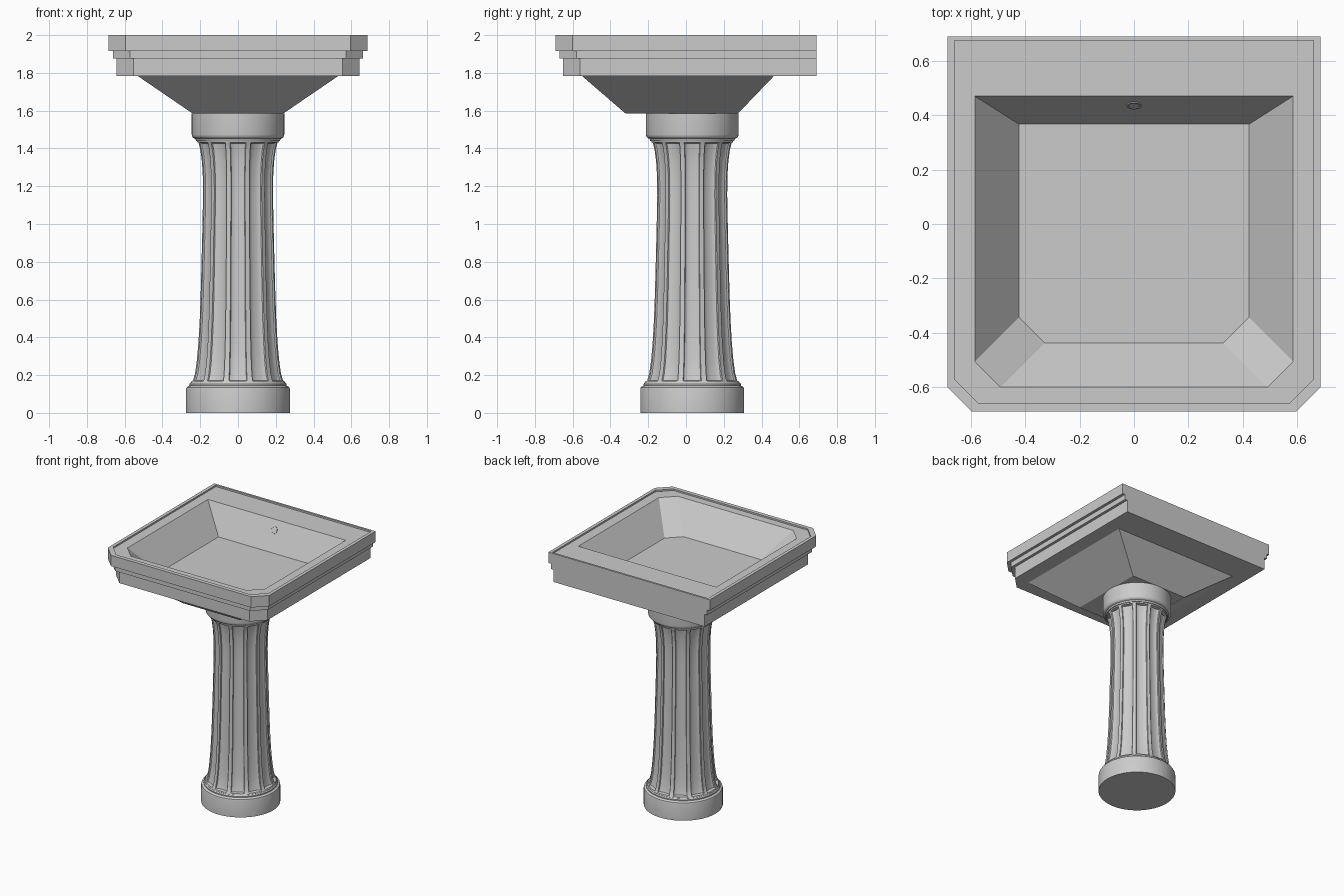
import bpy, bmesh, math
from mathutils import Vector, Matrix

cube = bpy.data.objects.get("Cube")
if cube:
    bpy.data.objects.remove(cube)

ceramic = bpy.data.materials.new("grey ceramic")
ceramic.use_nodes = True
colour = (0.6, 0.6, 0.6, 1)
ceramic.diffuse_color = colour
ceramic.node_tree.nodes["Principled BSDF"].inputs["Base Color"].default_value = colour

COLUMN_Y = 0.033
FLUTES = 12


def make_object(name, bm, smooth=None):
    bmesh.ops.recalc_face_normals(bm, faces=bm.faces)
    mesh = bpy.data.meshes.new(name)
    bm.to_mesh(mesh)
    bm.free()
    mesh.materials.append(ceramic)
    ob = bpy.data.objects.new(name, mesh)
    bpy.context.collection.objects.link(ob)
    if smooth:
        bpy.ops.object.select_all(action="DESELECT")
        ob.select_set(True)
        bpy.context.view_layer.objects.active = ob
        bpy.ops.object.shade_smooth_by_angle(angle=math.radians(smooth))
    return ob


def loft(name, rings, smooth=None):
    """Join closed rings of points into a skin, capped at both ends."""
    bm = bmesh.new()
    loops = [[bm.verts.new(p) for p in ring] for ring in rings]
    n = len(loops[0])
    for a, b in zip(loops, loops[1:]):
        for i in range(n):
            j = (i + 1) % n
            quad = (a[i], a[j], b[j], b[i])
            u = quad[2].co - quad[0].co
            v = quad[3].co - quad[1].co
            if u.cross(v).length > 1e-6:  # leave out flush steps
                bm.faces.new(quad)
    bm.faces.new(loops[0])
    bm.faces.new(loops[-1])
    return make_object(name, bm, smooth)


def outline(x, back, front, cut, z):
    """Rectangle with the two front corners cut off."""
    return [Vector(p) for p in ((x, back, z), (-x, back, z), (-x, front + cut, z),
            (-x + cut, front, z), (x - cut, front, z), (x, front + cut, z))]


def lathe(name, profile, centre, segments=64, smooth=35):
    rings = [[Vector((centre[0] + r * math.cos(math.tau * i / segments),
                      centre[1] + r * math.sin(math.tau * i / segments), z))
              for i in range(segments)] for r, z in profile]
    return loft(name, rings, smooth)


# Basin: bowl floor, sloping walls, sunk rim, then the stepped outside
loft("basin", [
    outline(0.31, 0.295, -0.325, 0.095, 1.64),
    outline(0.585, 0.47, -0.60, 0.095, 1.988),
    outline(0.66, 0.675, -0.66, 0.09, 1.988),
    outline(0.66, 0.675, -0.66, 0.09, 2.0),
    outline(0.685, 0.69, -0.69, 0.09, 2.0),
    outline(0.685, 0.69, -0.69, 0.09, 1.917),
    outline(0.663, 0.69, -0.67, 0.09, 1.917),
    outline(0.663, 0.69, -0.67, 0.09, 1.877),
    outline(0.642, 0.69, -0.65, 0.09, 1.877),
    outline(0.642, 0.69, -0.65, 0.09, 1.783)])

# Tapered underside of the bowl
loft("bowl_underside", [
    [(x, f, z), (x, b, z), (-x, b, z), (-x, f, z)]
    for x, f, b, z in ((0.53, -0.55, 0.465, 1.783), (0.24, -0.32, 0.275, 1.585))])

# Drain: domed plug in a thin ring
lathe("drain_ring", [(0.064, 1.635), (0.064, 1.644), (0.058, 1.644), (0.058, 1.635)],
      (0, -0.01), 40)
lathe("drain_plug", [(0.057, 1.637)] + [
    (0.057 * math.cos(a), 1.642 + 0.02 * math.sin(a))
    for a in (math.radians(d) for d in (0, 15, 30, 45, 60, 75, 88))], (0, -0.01), 40, 60)

# Overflow ring lying on the back wall of the bowl
hole = lathe("overflow_ring", [(0.027, -0.005), (0.027, 0.004), (0.02, 0.004), (0.02, 0.001)],
             (0, 0), 24)
wall = Vector((0, -0.348, 0.175)).normalized()
hole.matrix_world = (Matrix.Translation((0, 0.437, 1.922)) @
                     wall.to_track_quat("Z", "Y").to_matrix().to_4x4())

# Pedestal foot and capital
lathe("pedestal_foot", [(0.275, 0), (0.275, 0.125), (0.272, 0.135), (0.263, 0.142),
                        (0.258, 0.144), (0.258, 0.152), (0.252, 0.16), (0.2, 0.16)],
      (0, COLUMN_Y))
lathe("pedestal_capital", [(0.18, 1.44), (0.222, 1.44), (0.227, 1.452), (0.236, 1.455),
                           (0.243, 1.463), (0.245, 1.475), (0.245, 1.585)],
      (0, COLUMN_Y))

# Shaft: flared column; the hollows start and stop just inside its ends
shaft = [(0.252, 0.155), (0.246, 0.168), (0.243, 0.172), (0.232, 0.21), (0.222, 0.28),
         (0.214, 0.37), (0.207, 0.49), (0.202, 0.62), (0.197, 0.80), (0.192, 1.00),
         (0.189, 1.15), (0.190, 1.25), (0.195, 1.33), (0.203, 1.39), (0.212, 1.427),
         (0.214, 1.431), (0.218, 1.445)]
half = [(0.0, 0.020), (0.15, 0.019), (0.28, 0.015), (0.37, 0.008), (0.385, 0.0)]
flute = [(-t, d) for t, d in reversed(half[1:])] + half
rings = []
for k, (r, z) in enumerate(shaft):
    depth = 1 if 2 <= k <= len(shaft) - 3 else 0
    ring = []
    for i in range(FLUTES):
        for t, d in flute:
            a = math.tau * (i + t) / FLUTES - math.pi / 2
            s = r - d * depth
            ring.append(Vector((s * math.cos(a), COLUMN_Y + s * math.sin(a), z)))
    rings.append(ring)
loft("pedestal_shaft", rings, 32)
